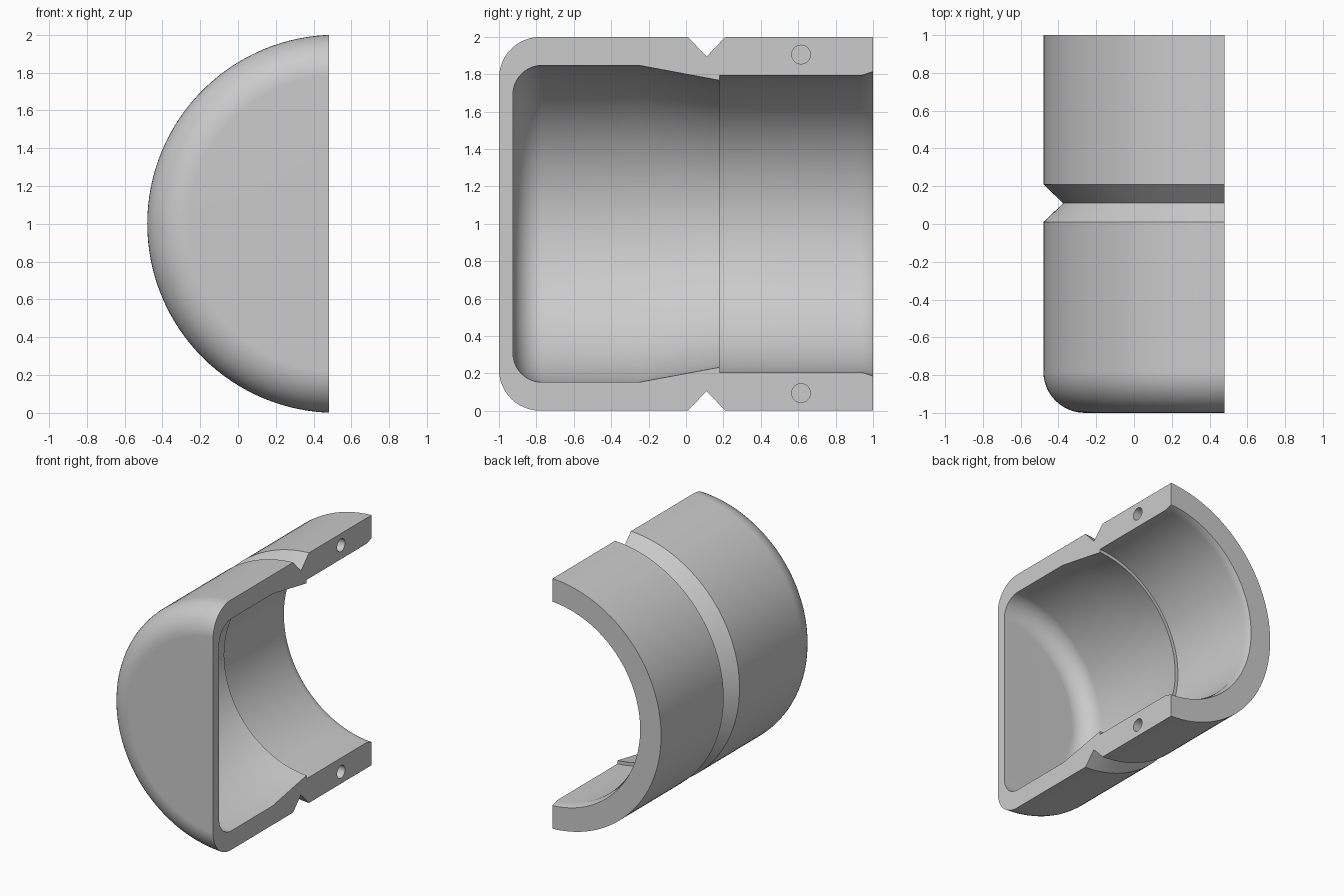
import bpy, bmesh, math
from mathutils import Vector, Matrix

cube = bpy.data.objects.get("Cube")
if cube:
    bpy.data.objects.remove(cube)

AXIS = Vector((0.52, 0, 1))   # centre line of the round body
CUT_X = 0.48                  # flat opening plane

grey = bpy.data.materials.new("plain_grey")
grey.use_nodes = True
colour = (0.6, 0.6, 0.6, 1)
grey.diffuse_color = colour
grey.node_tree.nodes["Principled BSDF"].inputs["Base Color"].default_value = colour


def fillet(y, r, radius, steps=12):
    """Quarter-round corner from the end wall to the side wall, as (y, r)."""
    arc = [i * math.pi / 2 / steps for i in range(steps + 1)]
    return [(y + radius - radius * math.cos(a), r - radius + radius * math.sin(a))
            for a in arc]


# Wall section: outer skin with V groove, rim, then stepped and tapered bore
outer = [(-1, 0)] + fillet(-1, 1, 0.22) + [(0.01, 1), (0.11, 0.895), (0.21, 1), (1, 1)]
inner = [(-0.925, 0)] + fillet(-0.925, 0.848, 0.155) + [
    (-0.25, 0.848), (0.18, 0.768), (0.18, 0.795), (0.94, 0.795), (1, 0.815)]
profile = outer + inner[::-1]

# Revolve the section, then slice it open and cap the slice
bm = bmesh.new()
verts = [bm.verts.new(AXIS + Vector((-r, y, 0))) for y, r in profile]
edges = [bm.edges.new(pair) for pair in zip(verts, verts[1:])]
bmesh.ops.spin(bm, geom=verts + edges, cent=AXIS, axis=(0, 1, 0),
               angle=math.tau, steps=128)
bmesh.ops.remove_doubles(bm, verts=bm.verts, dist=1e-5)
cut = bmesh.ops.bisect_plane(bm, geom=bm.verts[:] + bm.edges[:] + bm.faces[:],
                             plane_co=(CUT_X, 0, 0), plane_no=(1, 0, 0),
                             clear_outer=True)
rim = [e for e in bm.edges if e.is_boundary]
bmesh.ops.contextual_create(bm, geom=rim)
bmesh.ops.recalc_face_normals(bm, faces=bm.faces)
mesh = bpy.data.meshes.new("half_shell")
bm.to_mesh(mesh)
bm.free()
shell = bpy.data.objects.new("half_shell", mesh)
shell.data.materials.append(grey)
bpy.context.collection.objects.link(shell)

# Blind pin holes in the flat faces of the wall
bm = bmesh.new()
for side in (-1, 1):
    place = Matrix.Translation((CUT_X, 0.615, 1 + side * 0.905))
    bmesh.ops.create_cone(bm, cap_ends=True, segments=32, radius1=0.05, radius2=0.05,
                          depth=0.24, matrix=place @ Matrix.Rotation(math.pi / 2, 4, "Y"))
hole_mesh = bpy.data.meshes.new("pin_hole_cutter")
bm.to_mesh(hole_mesh)
bm.free()
hole_mesh.materials.append(grey)
cutter = bpy.data.objects.new("pin_hole_cutter", hole_mesh)
bpy.context.collection.objects.link(cutter)

drill = shell.modifiers.new("pin_holes", "BOOLEAN")
drill.operation = "DIFFERENCE"
drill.solver = "EXACT"
drill.object = cutter
bpy.context.view_layer.objects.active = shell
shell.select_set(True)
bpy.ops.object.modifier_apply(modifier=drill.name)
bpy.data.objects.remove(cutter)

# Smooth round walls, crisp step, groove and cut edges
bpy.ops.object.shade_smooth_by_angle(angle=math.radians(30))
weighted = shell.modifiers.new("even_shading", "WEIGHTED_NORMAL")
weighted.keep_sharp = True
